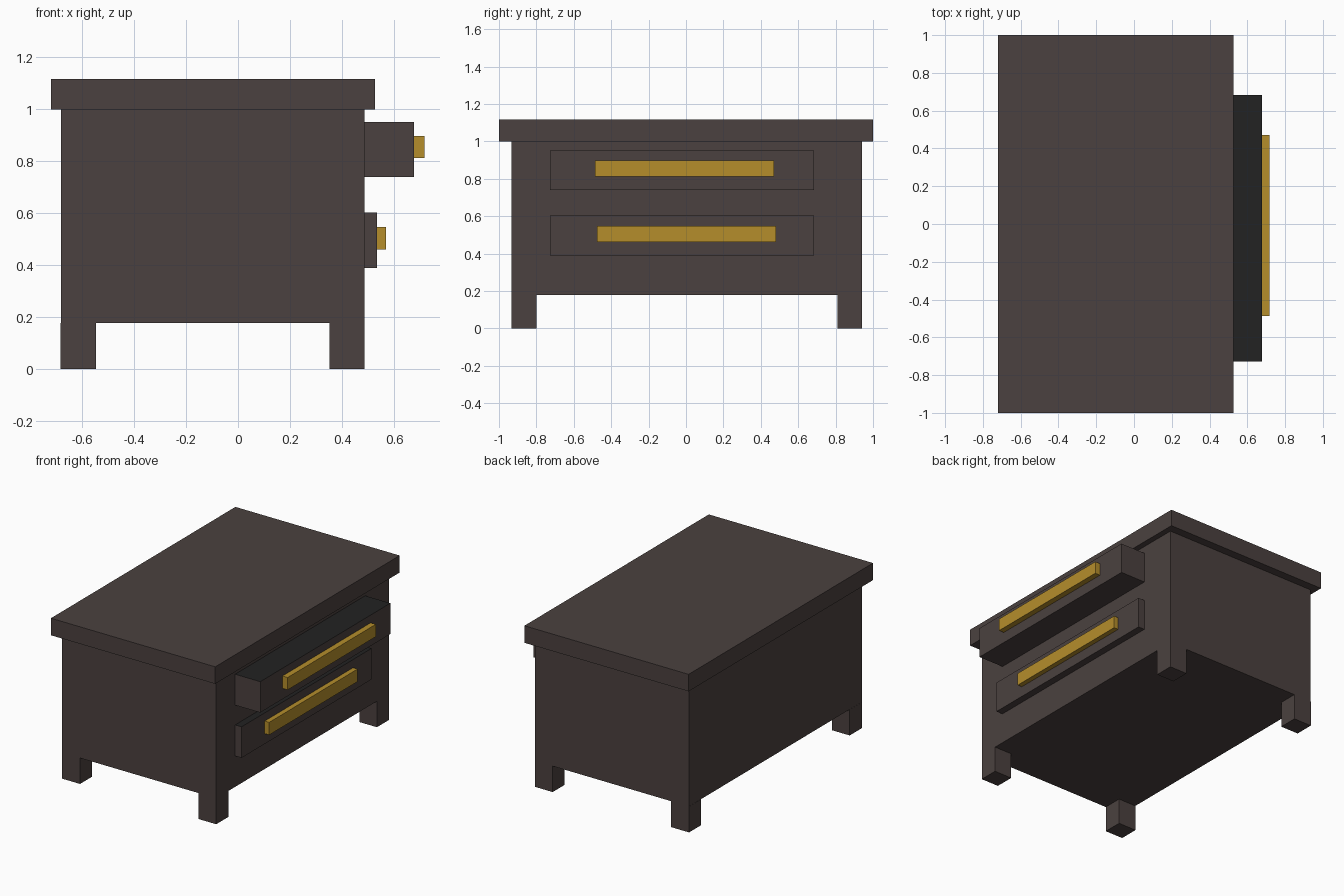
import bpy
import bmesh

if "Cube" in bpy.data.objects:
    bpy.data.objects.remove(bpy.data.objects["Cube"])


def material(name, rgb):
    m = bpy.data.materials.new(name)
    m.diffuse_color = (*rgb, 1.0)
    m.use_nodes = True
    m.node_tree.nodes["Principled BSDF"].inputs["Base Color"].default_value = m.diffuse_color
    return m


WOOD = material("dark brown wood", (0.070, 0.053, 0.050))
INSIDE = material("drawer inside black", (0.016, 0.016, 0.016))
BRASS = material("brass", (0.462, 0.270, 0.024))


def box(name, x, y, z, mat, top_mat=None):
    """Box from (min, max) ranges, optionally with another colour on top."""
    bm = bmesh.new()
    bmesh.ops.create_cube(bm, size=1.0)
    for v in bm.verts:
        v.co = [r[1] if c > 0 else r[0] for c, r in zip(v.co, (x, y, z))]
    bm.normal_update()
    me = bpy.data.meshes.new(name)
    me.materials.append(mat)
    if top_mat:
        me.materials.append(top_mat)
        for f in bm.faces:
            f.material_index = 1 if f.normal.z > 0.5 else 0
    bm.to_mesh(me)
    bm.free()
    ob = bpy.data.objects.new(name, me)
    bpy.context.collection.objects.link(ob)
    return ob


# Table top and cabinet body
box("table_top", (-0.72, 0.527), (-1.0, 1.0), (1.0, 1.117), WOOD)
box("cabinet_body", (-0.682, 0.487), (-0.932, 0.942), (0.178, 1.0), WOOD)

# Four square legs
for xn, x in (("left", (-0.683, -0.547)), ("right", (0.353, 0.487))):
    for yn, y in (("front", (-0.932, -0.80)), ("back", (0.811, 0.942))):
        box(f"{yn}_{xn}_leg", x, y, (0.0, 0.178), WOOD)

# Drawers pulled out by different amounts, each with a bar handle
for name, x, z, hx, hy, hz in (
    ("upper", 0.678, (0.739, 0.951), 0.717, (-0.486, 0.470), (0.813, 0.898)),
    ("lower", 0.536, (0.390, 0.603), 0.570, (-0.476, 0.482), (0.461, 0.547)),
):
    box(f"{name}_drawer", (0.47, x), (-0.727, 0.684), z, WOOD, INSIDE)
    box(f"{name}_handle", (x - 0.005, hx), hy, hz, BRASS)
